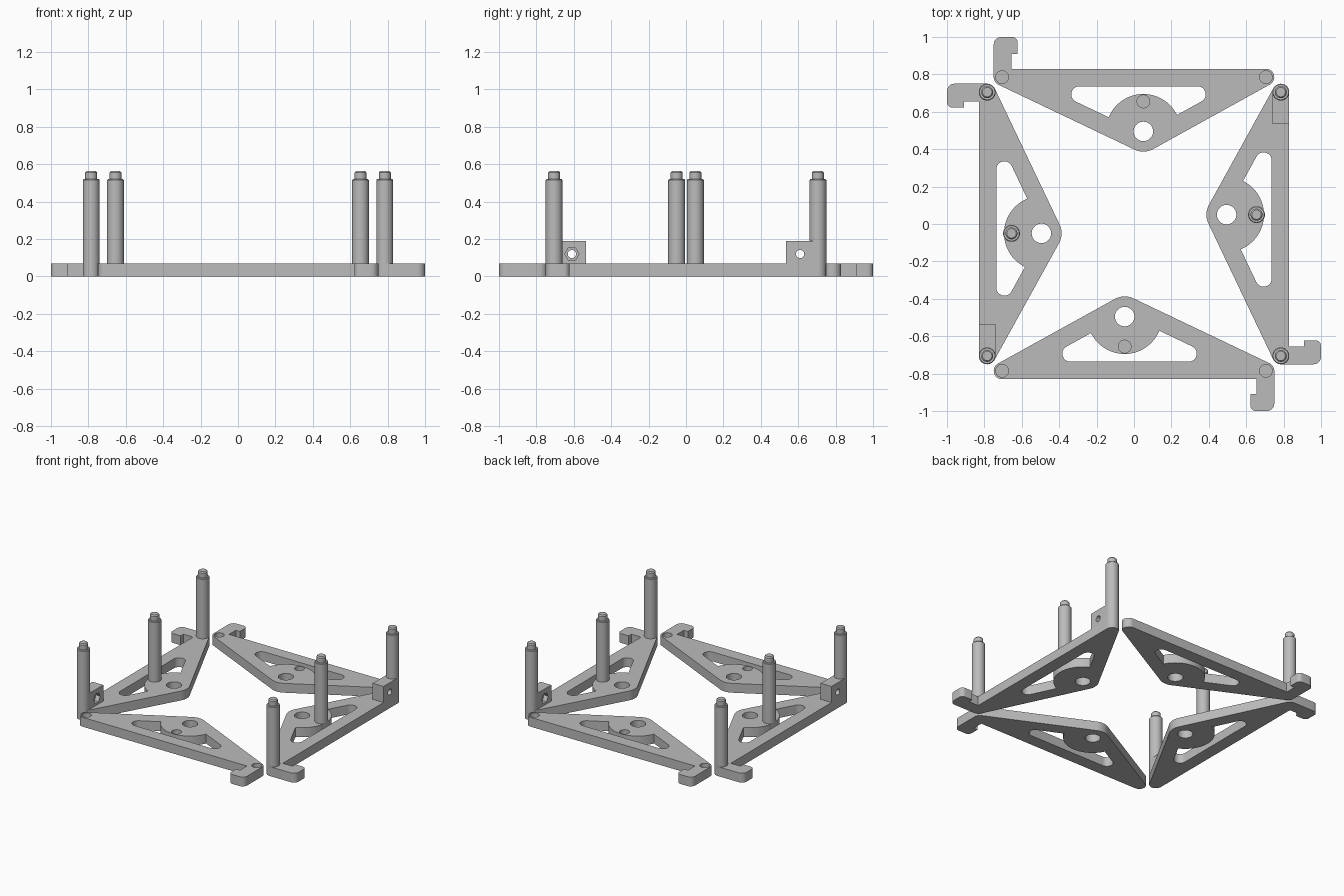
import bpy, bmesh
from math import acos, atan2, cos, pi, radians, sin
from mathutils import Matrix, Vector

cube = bpy.data.objects.get("Cube")
if cube:
    bpy.data.objects.remove(cube)

GREY = (0.5, 0.5, 0.5, 1)
mat = bpy.data.materials.new("plain grey")
mat.use_nodes = True
mat.diffuse_color = GREY
mat.node_tree.nodes["Principled BSDF"].inputs["Base Color"].default_value = GREY

# Dimensions of one bracket, lying with its long edge towards -y
T = 0.07
LEFT, RIGHT, APEX = Vector((-0.705, -0.785)), Vector((0.705, -0.785)), Vector((-0.05, -0.495))
R_END, R_APEX, R_DISC, R_SLOT = 0.045, 0.108, 0.2, 0.043
SLOT_L, SLOT_R = Vector((-0.34, -0.693)), Vector((0.292, -0.693))
SOCKETS = [LEFT, RIGHT, Vector((-0.05, -0.655))]


def arc(c, r, a0, a1, n=16):
    return [(c[0] + r * cos(a0 + (a1 - a0) * i / n), c[1] + r * sin(a0 + (a1 - a0) * i / n))
            for i in range(n + 1)]


def circle(c, r, n=40):
    return arc(c, r, 0, 2 * pi, n)[:-1]


def belt(c1, r1, c2, r2):
    """Angle of the outward normal of the tangent line from one circle to the next."""
    d = c2 - c1
    return atan2(d.y, d.x) % (2 * pi) - acos((r1 - r2) / d.length)


def new_object(name, mesh):
    ob = bpy.data.objects.new(name, mesh)
    bpy.context.collection.objects.link(ob)
    return ob


def slab(name, loops, z0, z1, matrix=Matrix()):
    """Extruded flat shape; loops after the first are holes."""
    bm = bmesh.new()
    for loop in loops:
        vs = [bm.verts.new((x, y, z0)) for x, y in loop]
        for a, b in zip(vs, vs[1:] + vs[:1]):
            bm.edges.new((a, b))
    bmesh.ops.triangle_fill(bm, use_beauty=True, edges=bm.edges[:], normal=(0, 0, 1))
    top = bmesh.ops.extrude_face_region(bm, geom=bm.faces[:])["geom"]
    bmesh.ops.translate(bm, vec=(0, 0, z1 - z0),
                        verts=[v for v in top if isinstance(v, bmesh.types.BMVert)])
    bm.transform(matrix)
    bmesh.ops.recalc_face_normals(bm, faces=bm.faces[:])
    mesh = bpy.data.meshes.new(name)
    bm.to_mesh(mesh)
    bm.free()
    return new_object(name, mesh)


def cut(ob, cutters):
    for c in cutters:
        mod = ob.modifiers.new("cut", "BOOLEAN")
        mod.operation, mod.solver, mod.object = "DIFFERENCE", "EXACT", c
    bpy.context.view_layer.update()
    mesh = bpy.data.meshes.new_from_object(ob.evaluated_get(bpy.context.evaluated_depsgraph_get()))
    ob.modifiers.clear()
    ob.data = mesh
    for c in cutters:
        bpy.data.objects.remove(c)


def lathe(name, profile, c, n=40):
    bm = bmesh.new()
    vs = [bm.verts.new((c.x + r, c.y, z)) for r, z in profile]
    for a, b in zip(vs, vs[1:]):
        bm.edges.new((a, b))
    bmesh.ops.spin(bm, geom=bm.verts[:] + bm.edges[:], cent=(c.x, c.y, 0),
                   axis=(0, 0, 1), angle=2 * pi, steps=n)
    bmesh.ops.remove_doubles(bm, verts=bm.verts[:], dist=0.0001)
    bmesh.ops.recalc_face_normals(bm, faces=bm.faces[:])
    mesh = bpy.data.meshes.new(name)
    bm.to_mesh(mesh)
    bm.free()
    return new_object(name, mesh)


# Plate outline: rounded triangle with a hook at one end
phi_r = belt(RIGHT, R_END, APEX, R_APEX)
phi_l = belt(APEX, R_APEX, LEFT, R_END)
outline = (arc(LEFT, R_END, phi_l, 1.5 * pi)
           + [(0.655, -0.83), (0.655, -0.91), (0.622, -0.91)]
           + arc((0.652, -0.97), 0.03, pi, 1.5 * pi, 8)
           + arc((0.71, -0.96), 0.04, 1.5 * pi, 2 * pi, 8)
           + arc(RIGHT, R_END, 0, phi_r)
           + arc(APEX, R_APEX, phi_r, phi_l))


# Slot: inner triangle with a disc bulging into it
def disc_hit(centre, phi):
    k = (centre - APEX).dot(Vector((cos(phi), sin(phi)))) + R_SLOT
    return acos(k / R_DISC)


slot = (arc(SLOT_L, R_SLOT, phi_l, 1.5 * pi)
        + arc(SLOT_R, R_SLOT, -0.5 * pi, phi_r)
        + arc(APEX, R_DISC, phi_r - disc_hit(SLOT_R, phi_r),
              phi_l + disc_hit(SLOT_L, phi_l) - 2 * pi, 32))
loops = [outline, slot, circle(APEX, 0.052)]

# Plate with blind sockets, and plain plate that carries the posts
socket_plate = slab("socket_plate", loops, 0, T)
cut(socket_plate, [slab("socket", [circle(c, 0.034)], 0.025, T + 0.02) for c in SOCKETS])
post_plate = slab("post_plate", loops, 0, T)

# Posts with a stepped, chamfered tip
PROFILE = [(0, 0.06), (0.045, 0.06), (0.045, 0.515), (0.041, 0.52), (0.032, 0.52),
           (0.032, 0.555), (0.025, 0.563), (0, 0.563)]
posts = [lathe(n, PROFILE, c) for n, c in zip(("hook_post", "block_post", "middle_post"),
                                              (RIGHT, LEFT, SOCKETS[2]))]

# Screw block with a cross hole and a six-sided nut recess on its inner face
upright = Matrix(((1, 0, 0, 0), (0, 0, 1, 0), (0, 1, 0, 0), (0, 0, 0, 1)))
block = slab("screw_block", [[(-0.705, 0.06), (-0.535, 0.06), (-0.535, 0.19), (-0.705, 0.19)]],
             -0.83, -0.74, upright)
cut(block, [slab("screw_hole", [circle((-0.61, 0.12), 0.022)], -0.9, -0.7, upright),
            slab("nut_recess", [circle((-0.61, 0.12), 0.038, 6)], -0.775, -0.7, upright)])

# Place the brackets: front and back by half turn, left and right by diagonal mirror
SIDES = {
    "front": (socket_plate, Matrix()),
    "back": (socket_plate, Matrix.Rotation(pi, 4, "Z")),
    "right": (post_plate, Matrix(((0, 1, 0, 0), (1, 0, 0, 0), (0, 0, 1, 0), (0, 0, 0, 1)))),
    "left": (post_plate, Matrix(((0, -1, 0, 0), (-1, 0, 0, 0), (0, 0, 1, 0), (0, 0, 0, 1)))),
}
built = []
for side, (plate, matrix) in SIDES.items():
    for part in [plate] + (posts + [block] if plate is post_plate else []):
        mesh = part.data.copy()
        mesh.transform(matrix)
        if matrix.determinant() < 0:
            mesh.flip_normals()
        mesh.materials.clear()
        mesh.materials.append(mat)
        built.append(new_object(side + "_" + part.name, mesh))
for part in [socket_plate, post_plate, block] + posts:
    bpy.data.objects.remove(part)

# Smooth curved walls, keep edges sharp
bpy.ops.object.select_all(action="DESELECT")
for ob in built:
    ob.select_set(True)
bpy.context.view_layer.objects.active = built[0]
bpy.ops.object.shade_smooth_by_angle(angle=radians(30))
